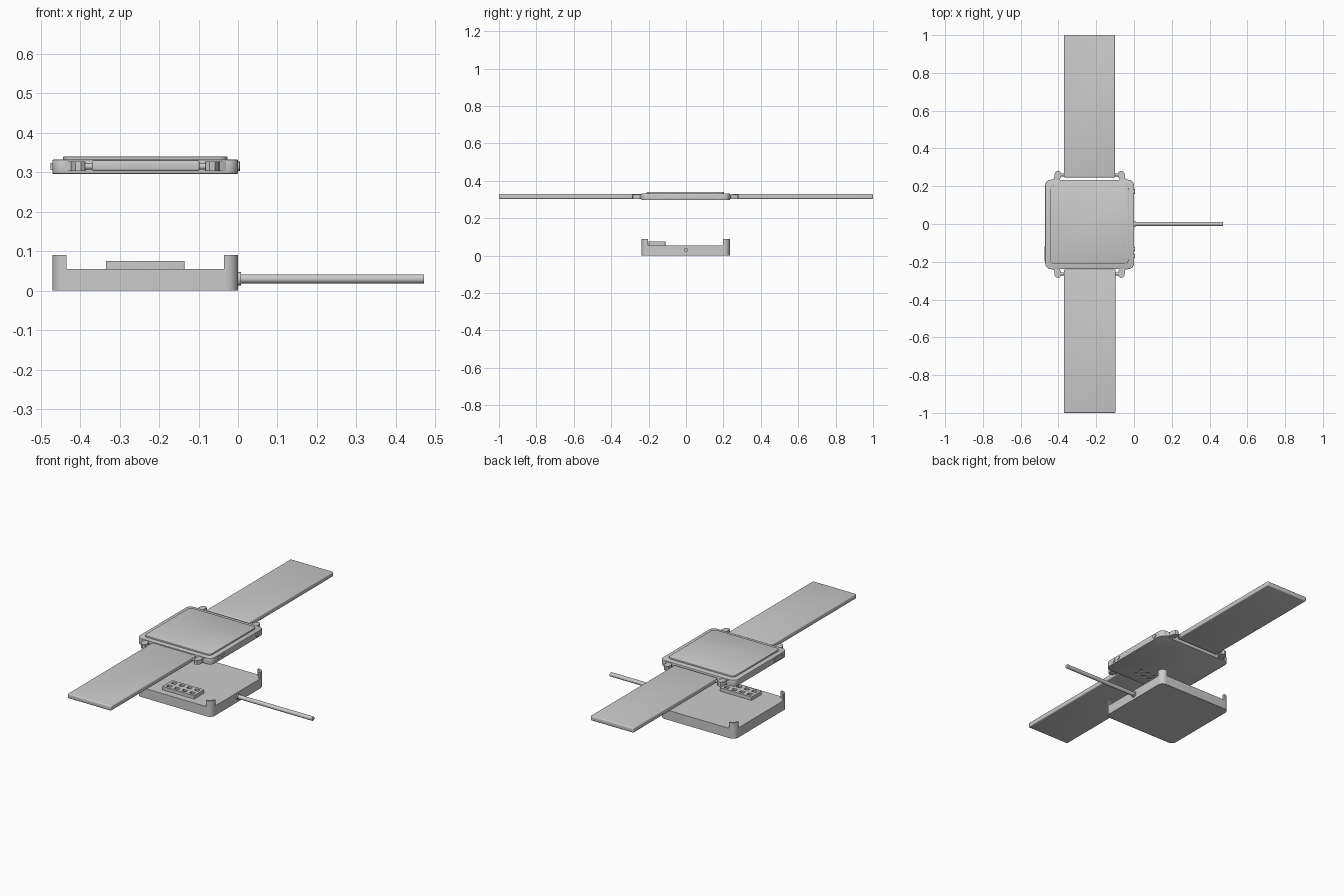
import bpy, bmesh, math
from mathutils import Vector, Matrix

if "Cube" in bpy.data.objects:
    bpy.data.objects.remove(bpy.data.objects["Cube"])

CX, CY = -0.235, -0.002     # centre of watch and dock
HX, HY = 0.235, 0.236       # half sizes


def smooth(ob):
    bpy.ops.object.select_all(action='DESELECT')
    ob.select_set(True)
    bpy.context.view_layer.objects.active = ob
    bpy.ops.object.shade_smooth_by_angle(angle=math.radians(35))


def prism(name, pts, z0, z1, bevel=0.0, segs=3):
    bm = bmesh.new()
    f = bm.faces.new([bm.verts.new((x, y, z0)) for x, y in pts])
    ext = bmesh.ops.extrude_face_region(bm, geom=[f])
    vs = [g for g in ext['geom'] if isinstance(g, bmesh.types.BMVert)]
    bmesh.ops.translate(bm, verts=vs, vec=(0, 0, z1 - z0))
    bmesh.ops.recalc_face_normals(bm, faces=bm.faces)
    if bevel:
        edges = [e for e in bm.edges if abs(e.verts[0].co.z - e.verts[1].co.z) < 1e-6]
        bmesh.ops.bevel(bm, geom=edges, offset=bevel, segments=segs, profile=0.5, affect='EDGES')
    me = bpy.data.meshes.new(name)
    bm.to_mesh(me)
    bm.free()
    ob = bpy.data.objects.new(name, me)
    bpy.context.collection.objects.link(ob)
    smooth(ob)
    return ob


def arc(cx, cy, r, a0, a1, n=8):
    return [(cx + r * math.cos(math.radians(a0 + (a1 - a0) * i / n)),
             cy + r * math.sin(math.radians(a0 + (a1 - a0) * i / n))) for i in range(n + 1)]


def rrect(x0, x1, y0, y1, r):
    return (arc(x1 - r, y1 - r, r, 0, 90) + arc(x0 + r, y1 - r, r, 90, 180)
            + arc(x0 + r, y0 + r, r, 180, 270) + arc(x1 - r, y0 + r, r, 270, 360))


def rod_x(name, x0, x1, y, z, r, r2=None, n=24):
    bm = bmesh.new()
    m = Matrix.Translation(((x0 + x1) / 2, y, z)) @ Matrix.Rotation(math.pi / 2, 4, 'Y')
    bmesh.ops.create_cone(bm, cap_ends=True, segments=n, radius1=r,
                          radius2=r if r2 is None else r2, depth=x1 - x0, matrix=m)
    me = bpy.data.meshes.new(name)
    bm.to_mesh(me)
    bm.free()
    ob = bpy.data.objects.new(name, me)
    bpy.context.collection.objects.link(ob)
    smooth(ob)
    return ob


def cut_sockets(target, z, depth):
    # grid of 4 x 2 contact recesses
    bm = bmesh.new()
    for i in range(4):
        for j in range(2):
            p = Vector((CX + (i - 1.5) * 0.048, -0.155 + (j - 0.5) * 0.042, z))
            bmesh.ops.create_cube(bm, size=1, matrix=Matrix.Translation(p)
                                  @ Matrix.Diagonal((0.026, 0.02, depth * 2, 1)))
    me = bpy.data.meshes.new("socket_cutter")
    bm.to_mesh(me)
    bm.free()
    cutter = bpy.data.objects.new("socket_cutter", me)
    bpy.context.collection.objects.link(cutter)
    cutter.hide_render = True
    mod = target.modifiers.new("sockets", 'BOOLEAN')
    mod.operation, mod.object = 'DIFFERENCE', cutter
    bpy.context.view_layer.objects.active = target
    bpy.ops.object.modifier_apply(modifier=mod.name)
    bpy.data.objects.remove(cutter)


# charging dock
outline = rrect(CX - HX, CX + HX, CY - HY, CY + HY, 0.03)
prism("dock_base", outline, 0, 0.055)
post = (arc(HX - 0.03, HY - 0.03, 0.03, 0, 90) + [(HX - 0.035, HY), (HX - 0.035, HY - 0.01)]
        + arc(HX - 0.03, HY - 0.03, 0.02, 90, 0) + [(HX - 0.01, HY - 0.035), (HX, HY - 0.035)])
for sx in (-1, 1):
    for sy in (-1, 1):
        prism("dock_corner_post", [(CX + sx * x, CY + sy * y) for x, y in post], 0.05, 0.09)
block = prism("connector_block", rrect(-0.335, -0.135, -0.2, -0.11, 0.004), 0.05, 0.075)
cut_sockets(block, 0.075, 0.012)

# cable
rod_x("cable_collar", -0.005, 0.007, 0, 0.03, 0.017)
rod_x("cable", 0, 0.472, 0, 0.03, 0.0115)

# watch case and screen
case = prism("watch_case", outline, 0.296, 0.332, 0.002, 2)
cut_sockets(case, 0.296, 0.008)
prism("screen", rrect(-0.443, -0.027, -0.21, 0.204, 0.022), 0.33, 0.34, 0.002, 2)

# strap lugs and spring pins
lug = [(-0.215, 0.225), (-0.203, 0.237), (-0.188, 0.243), (-0.185, 0.27), (-0.177, 0.281),
       (-0.163, 0.284), (-0.153, 0.276), (-0.151, 0.25), (-0.158, 0.24), (-0.158, 0.225)]
for sx in (-1, 1):
    for sy in (-1, 1):
        prism("strap_lug", [(CX - sx * x, CY + sy * y) for x, y in lug], 0.303, 0.327)
for sy in (-1, 1):
    rod_x("spring_pin", CX - 0.17, CX + 0.17, CY + sy * 0.262, 0.315, 0.008, n=16)

# straps
prism("back_strap", rrect(-0.37, -0.1, 0.246, 1.0, 0.006), 0.303, 0.33, 0.0058, 3)
prism("front_strap", rrect(-0.37, -0.097, -1.0, -0.24, 0.006), 0.303, 0.33, 0.0058, 3)

# side buttons
rod_x("crown_button", -0.004, 0.005, 0.172, 0.315, 0.012)
for y in (-0.132, -0.17):
    rod_x("side_button", -0.004, 0.004, y, 0.315, 0.011)
prism("left_rocker", rrect(-0.475, -0.46, -0.195, -0.12, 0.004), 0.306, 0.323)
